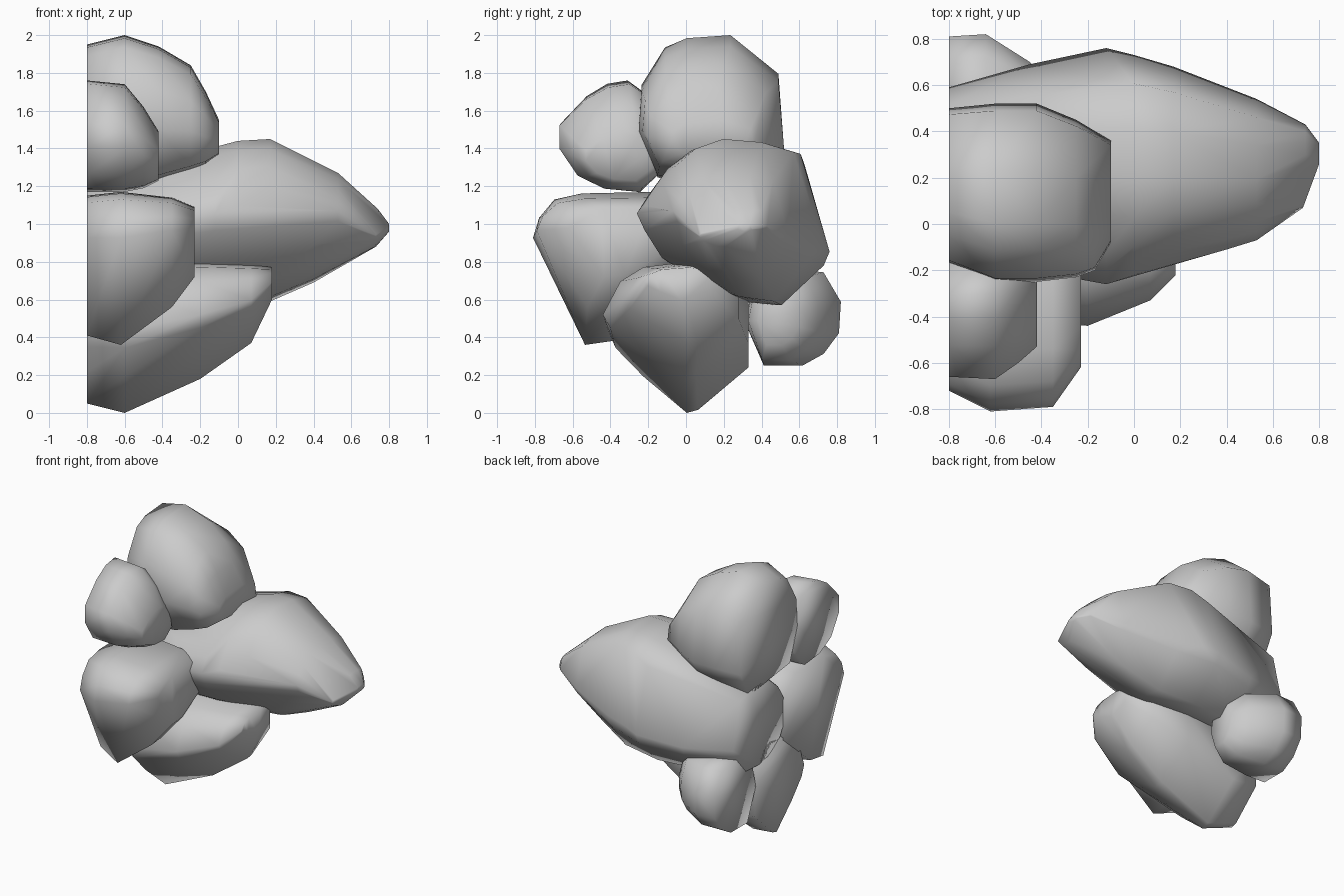
import bpy
import bmesh
import math

# Remove the default cube
default_cube = bpy.data.objects.get("Cube")
if default_cube:
    bpy.data.objects.remove(default_cube, do_unlink=True)


def make_material(name, colour):
    material = bpy.data.materials.new(name)
    material.use_nodes = True
    material.diffuse_color = colour
    shader = material.node_tree.nodes["Principled BSDF"]
    shader.inputs["Base Color"].default_value = colour
    shader.inputs["Roughness"].default_value = 0.8
    return material


stone_grey = make_material("stone grey", (0.6, 0.6, 0.6, 1))


def mix(low, high, factor):
    return low + (high - low) * factor


def make_rock(name, outline, stations):
    """Wrap a convex boulder around one outline fitted into several x sections.

    outline: (y, z) pairs running from 0 to 1 inside each section
    stations: (x, y low, y high, z low, z high) of each section
    """
    bm = bmesh.new()
    for x, y_low, y_high, z_low, z_high in stations:
        for u, v in outline:
            bm.verts.new((x, mix(y_low, y_high, u), mix(z_low, z_high, v)))
    bmesh.ops.convex_hull(bm, input=bm.verts[:])
    loose = [v for v in bm.verts if not v.link_faces]
    bmesh.ops.delete(bm, geom=loose, context="VERTS")

    # Merge nearly flat facets, so that the planes of the stone read broadly
    bmesh.ops.dissolve_limit(bm, angle_limit=math.radians(5),
                             verts=bm.verts[:], edges=bm.edges[:])
    bmesh.ops.triangulate(bm, faces=[f for f in bm.faces if len(f.verts) > 4])
    bmesh.ops.recalc_face_normals(bm, faces=bm.faces[:])

    # Worn stone: soft shading across every facet
    for face in bm.faces:
        face.smooth = True

    mesh = bpy.data.meshes.new(name)
    bm.to_mesh(mesh)
    bm.free()
    mesh.materials.append(stone_grey)
    rock = bpy.data.objects.new(name, mesh)
    bpy.context.collection.objects.link(rock)


# Rounded boulder on top of the pile
make_rock(
    "top_rock",
    [(0, .4), (.02, .68), (.18, .92), (.33, .98), (.63, 1),
     (.96, .75), (1, .25), (.85, 0), (.13, .08)],
    [(-.8, -.17, .5, 1.19, 1.95),
     (-.6, -.25, .52, 1.18, 2),
     (-.42, -.25, .52, 1.2, 1.94),
     (-.25, -.23, .45, 1.26, 1.84),
     (-.17, -.2, .4, 1.3, 1.7),
     (-.1, -.08, .36, 1.36, 1.55)])

# Small stone at the upper front
make_rock(
    "upper_front_rock",
    [(0, .62), (0, .4), (.17, .15), (.42, .03), (.75, 0), (1, .25),
     (.95, .6), (.8, .9), (.65, 1), (.45, .97), (.25, .86)],
    [(-.8, -.66, -.12, 1.17, 1.76),
     (-.6, -.67, -.1, 1.17, 1.74),
     (-.5, -.6, -.11, 1.19, 1.62),
     (-.42, -.53, -.18, 1.23, 1.49)])

# Wedge-shaped stone in the middle of the front
make_rock(
    "middle_front_rock",
    [(0, .7), (.04, .83), (.14, .95), (.32, .99), (.8, 1),
     (1, .8), (1, .4), (.55, .03), (.34, 0), (.22, .25)],
    [(-.8, -.72, 0, .41, 1.15),
     (-.62, -.81, 0, .36, 1.17),
     (-.35, -.79, 0, .56, 1.14),
     (-.23, -.62, -.08, .72, 1.09)])

# Slanting base stone
make_rock(
    "base_rock",
    [(0, .54), (.05, .43), (.25, .24), (.56, 0), (.64, .02), (1, .3),
     (1, .65), (.93, .92), (.7, 1), (.45, .97), (.28, .94), (.12, .82)],
    [(-.8, -.25, .33, .05, .75),
     (-.6, -.41, .33, 0, .8),
     (-.2, -.44, .33, .18, .81),
     (.07, -.33, .28, .37, .79),
     (.18, -.22, .12, .6, .77)])

# Long pointed boulder: doubled sections fill the wall end and tilt the tip
make_rock(
    "pointed_rock",
    [(0, .6), (.06, .72), (.13, .83), (.26, .94), (.43, 1), (.67, .98),
     (.87, .92), (1, .35), (.97, .26), (.75, 0), (.53, .03), (.36, .13),
     (.13, .31), (.04, .49)],
    [(-.8, -.02, .59, .64, 1.23),
     (-.8, -.02, .4, .63, 1),
     (-.45, -.2, .69, .57, 1.28),
     (-.12, -.26, .76, .57, 1.38),
     (0, -.22, .73, .58, 1.44),
     (.17, -.17, .68, .59, 1.45),
     (.4, -.11, .59, .69, 1.33),
     (.53, -.07, .54, .77, 1.27),
     (.73, .07, .25, .88, .98),
     (.74, .2, .43, .94, 1.08),
     (.8, .26, .35, .96, 1)])

# Small stone low at the back
make_rock(
    "back_rock",
    [(0, .45), (.2, 0), (.6, 0), (.82, .12), (.98, .33),
     (1, .65), (.82, .95), (.4, 1), (.1, .85)],
    [(-.8, .32, .81, .25, .77),
     (-.64, .31, .82, .25, .77),
     (-.45, .33, .7, .28, .74),
     (-.36, .38, .6, .36, .65)])
